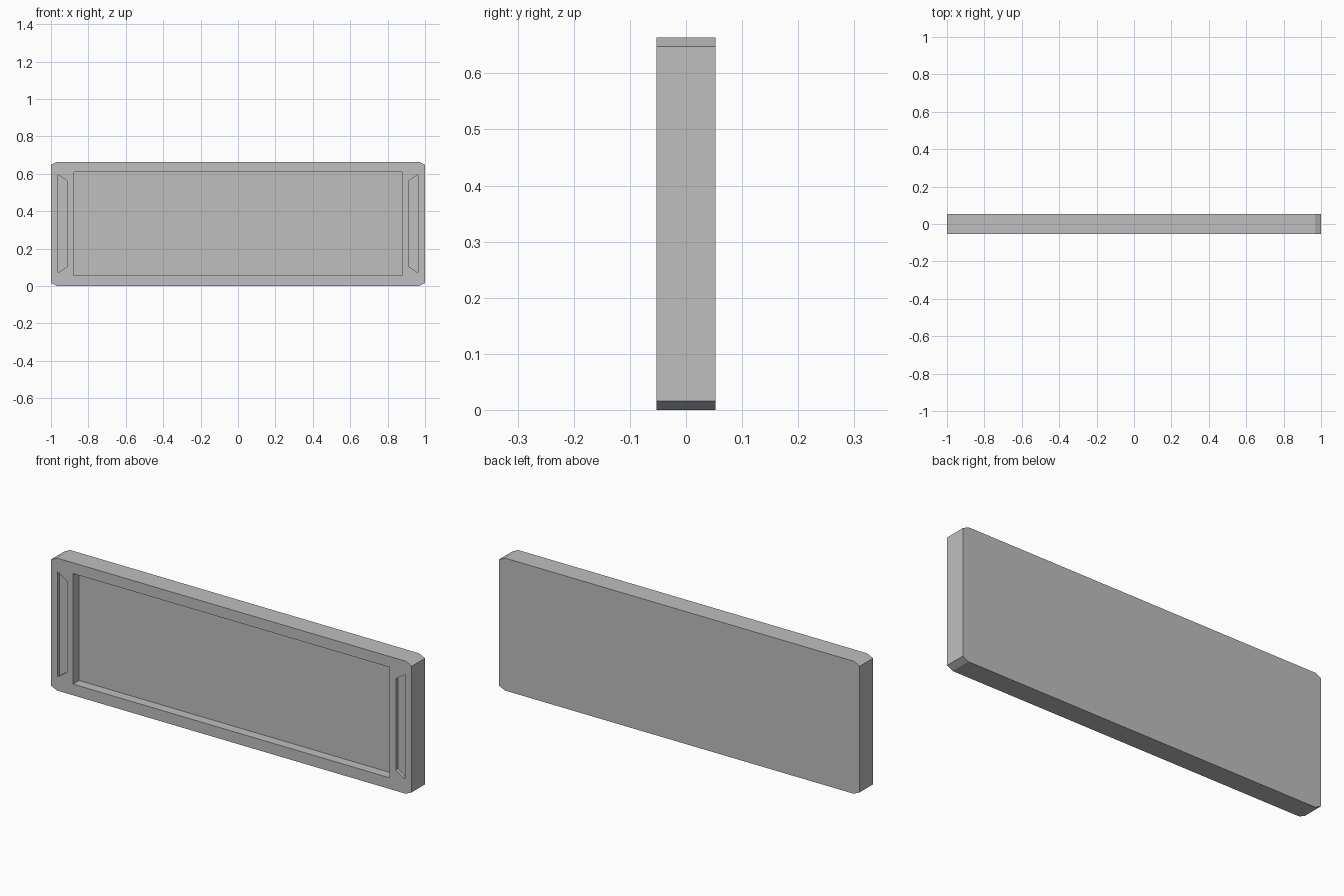
import bpy
import bmesh

cube = bpy.data.objects.get("Cube")
if cube:
    bpy.data.objects.remove(cube, do_unlink=True)

WIDTH, HEIGHT, DEPTH = 2.0, 0.664, 0.105
FRONT, BACK = -DEPTH / 2, DEPTH / 2

grey = bpy.data.materials.new("plain grey")
grey.use_nodes = True
colour = (0.52, 0.52, 0.52, 1)
grey.diffuse_color = colour
grey.node_tree.nodes["Principled BSDF"].inputs["Base Color"].default_value = colour


def prism(name, outline, y0, y1):
    """Extrude an x-z outline from y0 to y1."""
    bm = bmesh.new()
    face = bm.faces.new([bm.verts.new((x, y0, z)) for x, z in outline])
    result = bmesh.ops.extrude_face_region(bm, geom=[face])
    moved = [v for v in result["geom"] if isinstance(v, bmesh.types.BMVert)]
    bmesh.ops.translate(bm, verts=moved, vec=(0, y1 - y0, 0))
    bmesh.ops.recalc_face_normals(bm, faces=bm.faces)
    mesh = bpy.data.meshes.new(name)
    bm.to_mesh(mesh)
    bm.free()
    mesh.materials.append(grey)
    obj = bpy.data.objects.new(name, mesh)
    bpy.context.collection.objects.link(obj)
    return obj


def carve(target, name, outline, depth):
    """Sink an outline into the front of the target."""
    cutter = prism(name, outline, FRONT - 0.05, FRONT + depth)
    cutter.hide_render = True
    mod = target.modifiers.new(name, "BOOLEAN")
    mod.operation = "DIFFERENCE"
    mod.solver = "EXACT"
    mod.object = cutter
    bpy.context.view_layer.objects.active = target
    bpy.ops.object.modifier_apply(modifier=mod.name)
    bpy.data.objects.remove(cutter, do_unlink=True)


# Slab with clipped corners
w, cx, cz = WIDTH / 2, 0.032, 0.016
panel = prism("panel", [
    (-w + cx, 0), (w - cx, 0), (w, cz), (w, HEIGHT - cz),
    (w - cx, HEIGHT), (-w + cx, HEIGHT), (-w, HEIGHT - cz), (-w, cz),
], FRONT, BACK)

# Large rectangular recess
carve(panel, "recess", [(-0.878, 0.056), (0.878, 0.056),
                        (0.878, 0.61), (-0.878, 0.61)], 0.048)

# Shallow tapered slot at each end
for side, name in ((1, "left_slot"), (-1, "right_slot")):
    carve(panel, name, [(side * 0.963, 0.071), (side * 0.963, 0.596),
                        (side * 0.912, 0.562), (side * 0.912, 0.105)], 0.016)
